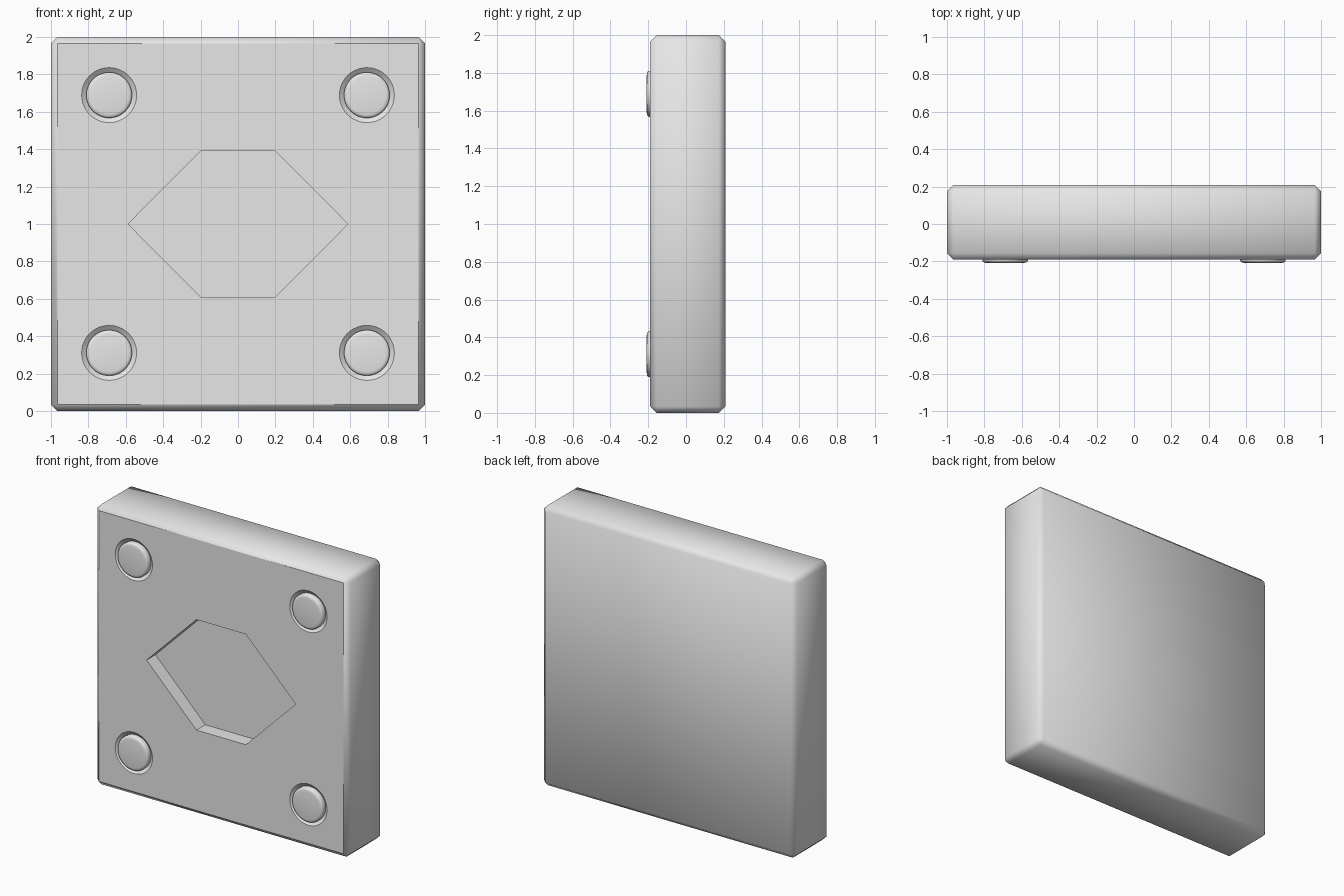
import bpy, bmesh, math
from mathutils import Matrix

if "Cube" in bpy.data.objects:
    bpy.data.objects.remove(bpy.data.objects["Cube"])

FRONT, BACK = -0.19, 0.208      # front and back of the slab
BUTTON = 0.689                  # button offset from the slab centre

grey = bpy.data.materials.new("light grey")
grey.diffuse_color = (0.8, 0.8, 0.8, 1)
grey.use_nodes = True
grey.node_tree.nodes["Principled BSDF"].inputs["Base Color"].default_value = grey.diffuse_color


def make_object(name, bm):
    bmesh.ops.recalc_face_normals(bm, faces=bm.faces)
    mesh = bpy.data.meshes.new(name)
    bm.to_mesh(mesh)
    bm.free()
    mesh.materials.append(grey)
    obj = bpy.data.objects.new(name, mesh)
    bpy.context.collection.objects.link(obj)
    return obj


def prism(name, points, y0, y1):
    """Extrude an x-z outline along y."""
    bm = bmesh.new()
    a = [bm.verts.new((x, y0, z)) for x, z in points]
    b = [bm.verts.new((x, y1, z)) for x, z in points]
    bm.faces.new(a)
    bm.faces.new(b)
    for i in range(len(a)):
        j = (i + 1) % len(a)
        bm.faces.new((a[i], a[j], b[j], b[i]))
    return make_object(name, bm)


def lathe(name, profile, x, z, n=48):
    """Turn a (radius, y) profile around a y axis, capping both ends."""
    bm = bmesh.new()
    rings = []
    for r, y in profile:
        rings.append([bm.verts.new((x + r * math.cos(2 * math.pi * i / n), y,
                                    z + r * math.sin(2 * math.pi * i / n)))
                      for i in range(n)])
    for a, b in zip(rings, rings[1:]):
        for i in range(n):
            j = (i + 1) % n
            bm.faces.new((a[i], a[j], b[j], b[i]))
    bm.faces.new(rings[0])
    bm.faces.new(rings[-1])
    return make_object(name, bm)


# chamfered slab
bm = bmesh.new()
bmesh.ops.create_cube(bm, size=1, matrix=Matrix.Translation((0, (FRONT + BACK) / 2, 1))
                      @ Matrix.Diagonal((2, BACK - FRONT, 2, 1)))
bmesh.ops.bevel(bm, geom=bm.edges[:], offset=0.034, segments=1, affect='EDGES')
slab = make_object("slab", bm)

# cutters: six-sided recess and a sloped groove around each button
hexagon = [(-0.588, 1), (-0.195, 0.606), (0.195, 0.606),
           (0.588, 1), (0.195, 1.394), (-0.195, 1.394)]
cutters = [prism("recess_cutter", hexagon, FRONT - 0.1, FRONT + 0.1)]
spots = [(sx * BUTTON, 1 + sz * BUTTON) for sx in (-1, 1) for sz in (-1, 1)]
for x, z in spots:
    cutters.append(lathe("groove_cutter", [(0.1595, FRONT - 0.01), (0.122, FRONT + 0.02)], x, z))

bpy.context.view_layer.objects.active = slab
for cutter in cutters:
    mod = slab.modifiers.new("cut", 'BOOLEAN')
    mod.operation = 'DIFFERENCE'
    mod.solver = 'EXACT'
    mod.object = cutter
    bpy.ops.object.modifier_apply(modifier=mod.name)
    bpy.data.objects.remove(cutter)

# soft shell shading, flat front and recess
for p in slab.data.polygons:
    c = p.center
    in_recess = abs(c.x) < 0.62 and abs(c.z - 1) < 0.45 and c.y < 0.1
    p.use_smooth = not (p.normal.y < -0.99 or in_recess)

# round buttons seated in the grooves
for x, z in spots:
    button = lathe("button", [(0.122, FRONT + 0.022), (0.122, -0.196), (0.118, -0.202),
                              (0.111, -0.206), (0.1, -0.208)], x, z)
    bpy.ops.object.select_all(action='DESELECT')
    button.select_set(True)
    bpy.context.view_layer.objects.active = button
    bpy.ops.object.shade_smooth_by_angle(angle=math.radians(40))
